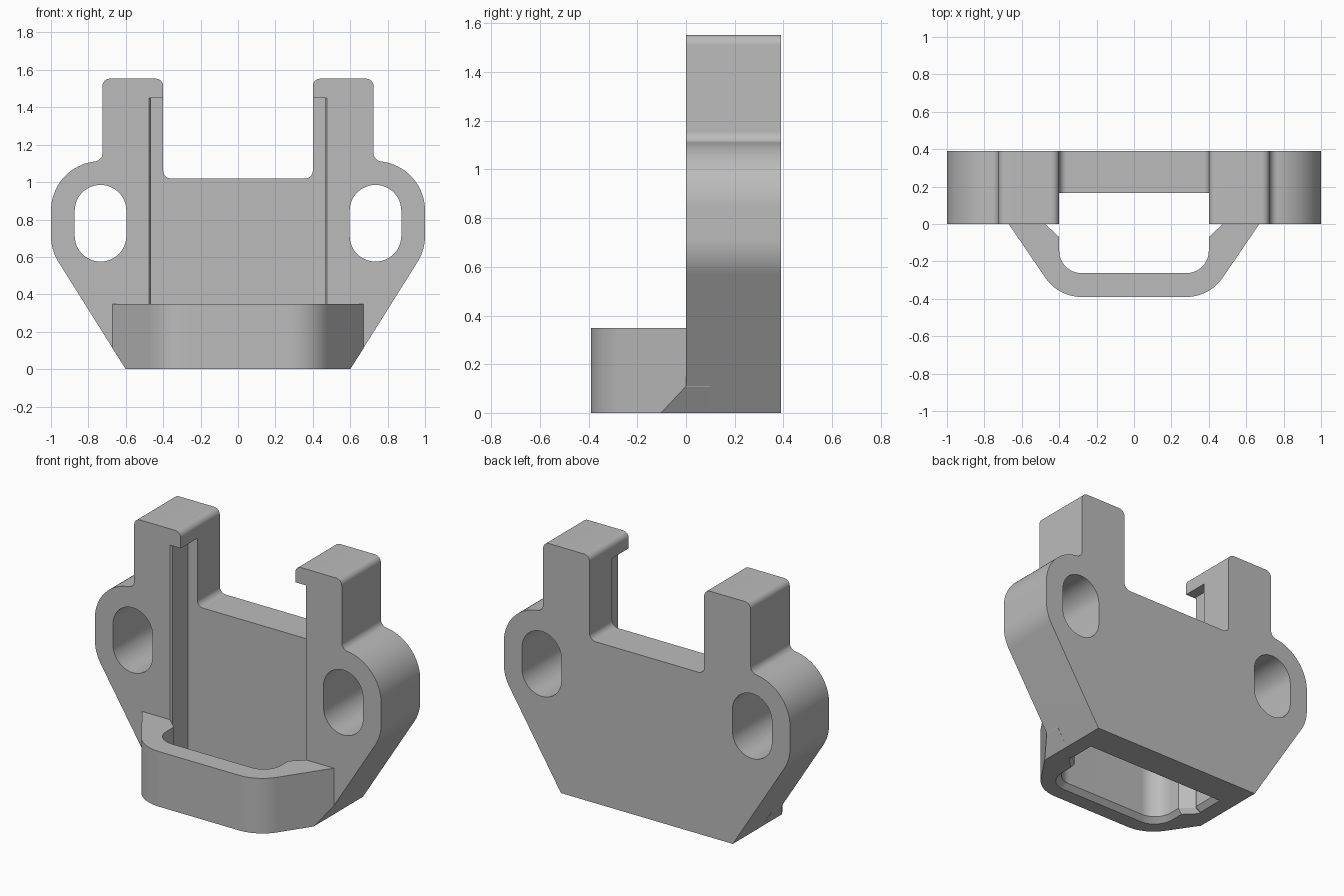
import bpy, bmesh
from math import cos, sin, radians

if "Cube" in bpy.data.objects:
    bpy.data.objects.remove(bpy.data.objects["Cube"], do_unlink=True)

grey = bpy.data.materials.new("plain grey")
grey.use_nodes = True
colour = (0.5, 0.5, 0.5, 1)
grey.diffuse_color = colour
grey.node_tree.nodes["Principled BSDF"].inputs["Base Color"].default_value = colour


def arc(cx, cy, r, a0, a1, n=10):
    angles = [radians(a0 + (a1 - a0) * i / n) for i in range(n + 1)]
    return [(cx + r * cos(a), cy + r * sin(a)) for a in angles]


def mirrored(half):
    return half + [(-x, y) for x, y in reversed(half)]


def loft(name, bottom, top):
    """Closed solid between two matching loops of 3D points."""
    bm = bmesh.new()
    a = [bm.verts.new(p) for p in bottom]
    b = [bm.verts.new(p) for p in top]
    bm.faces.new(a)
    bm.faces.new(b)
    for i in range(len(a)):
        j = (i + 1) % len(a)
        bm.faces.new((a[i], a[j], b[j], b[i]))
    bmesh.ops.recalc_face_normals(bm, faces=bm.faces)
    mesh = bpy.data.meshes.new(name)
    bm.to_mesh(mesh)
    bm.free()
    mesh.materials.append(grey)
    ob = bpy.data.objects.new(name, mesh)
    bpy.context.collection.objects.link(ob)
    return ob


def along_y(name, pts, y0, y1):
    return loft(name, [(x, y0, z) for x, z in pts], [(x, y1, z) for x, z in pts])


def along_z(name, pts, z0, z1):
    return loft(name, [(x, y, z0) for x, y in pts], [(x, y, z1) for x, y in pts])


def combine(ob, other, operation):
    """Apply a boolean and remove the helper solid."""
    mod = ob.modifiers.new("boolean", "BOOLEAN")
    mod.operation, mod.object, mod.solver = operation, other, "EXACT"
    deps = bpy.context.evaluated_depsgraph_get()
    mesh = bpy.data.meshes.new_from_object(ob.evaluated_get(deps))
    ob.modifiers.clear()
    ob.data = mesh
    bpy.data.objects.remove(other, do_unlink=True)


# Back plate: tapered foot, rounded ears and two uprights
half = [(0.6, 0)]
half += arc(0.735, 0.713, 0.265, -32.6, 0)
half += arc(0.735, 0.847, 0.265, 0, 83.5, 20)
half += arc(0.77, 1.155, 0.045, 263.5, 180)
half += arc(0.685, 1.513, 0.04, 0, 90, 8)
half += arc(0.44, 1.513, 0.04, 90, 180, 8)
half += arc(0.36, 1.06, 0.04, 0, -90, 8)
bracket = along_y("bracket", mirrored(half), 0, 0.39)

# Front loop, trimmed to the taper of the foot
half = [(0.67, 0.1), (0.67, 0)] + arc(0.28, -0.155, 0.235, -34, -90, 12)
front_loop = along_z("front_loop", mirrored(half), 0, 0.348)
taper = along_y("taper_trim", mirrored([(0.6, 0), (0.856, 0.4)]), -0.6, 0.3)
combine(front_loop, taper, "INTERSECT")
combine(bracket, front_loop, "UNION")

# Pocket running from the underside up to the hooked tips
half = [(0.465, 0.165), (0.465, 0.012), (0.475, 0), (0.4, -0.07)]
half += arc(0.28, -0.143, 0.12, 0, -90, 12)
pocket = mirrored(half)
combine(bracket, along_z("pocket_cutter", pocket, -0.1, 1.45), "DIFFERENCE")


# Flared rim under the pocket
def grown(d, z):
    return [(x * (1 + d / 0.46), (y + 0.05) * (1 + d / 0.21) - 0.05, z) for x, y in pocket]


combine(bracket, loft("rim_cutter", grown(0.06, -0.03), grown(0, 0.03)), "DIFFERENCE")

# Mounting slots through the ears
for side in (-1, 1):
    cx = side * 0.735
    slot = arc(cx, 0.847, 0.138, 0, 180, 24) + arc(cx, 0.713, 0.138, 180, 360, 24)
    combine(bracket, along_y("slot_cutter", slot, -0.1, 0.5), "DIFFERENCE")

# Smooth curves with crisp edges
bpy.ops.object.select_all(action="DESELECT")
bracket.select_set(True)
bpy.context.view_layer.objects.active = bracket
bpy.ops.object.shade_smooth_by_angle(angle=radians(25))
weighted = bracket.modifiers.new("flat_faces", "WEIGHTED_NORMAL")
weighted.keep_sharp = True
